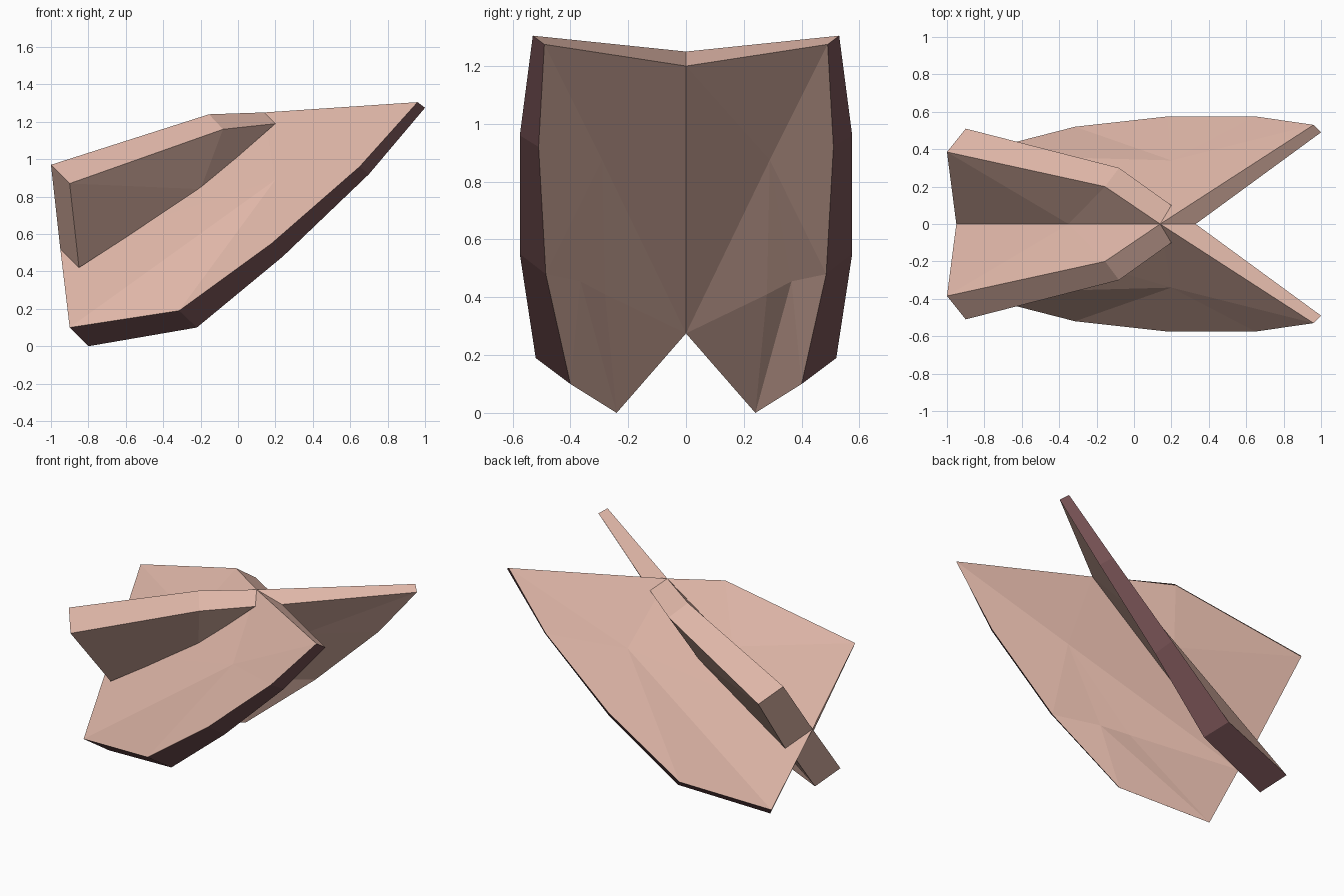
import bpy, bmesh

if "Cube" in bpy.data.objects:
    bpy.data.objects.remove(bpy.data.objects["Cube"], do_unlink=True)


def material(name, rgb):
    m = bpy.data.materials.new(name)
    m.use_nodes = True
    m.diffuse_color = (*rgb, 1)
    m.node_tree.nodes["Principled BSDF"].inputs["Base Color"].default_value = (*rgb, 1)
    return m


pink = material("pale_pink", (0.74, 0.47, 0.39))
maroon = material("dark_maroon", (0.2, 0.092, 0.098))


def mirrored_part(name, points, faces, rim=()):
    """Build one half from named points and mirror it across y = 0."""
    bm = bmesh.new()
    v = {key: bm.verts.new(co) for key, co in points.items()}
    for group, slot in ((faces, 0), (rim, 1)):
        for f in group:
            bm.faces.new([v[k] for k in f.split()]).material_index = slot
    half = bm.faces[:]
    copy = bmesh.ops.duplicate(bm, geom=bm.verts[:] + bm.edges[:] + half)["geom"]
    for e in copy:
        if isinstance(e, bmesh.types.BMVert):
            e.co.y *= -1
    bmesh.ops.remove_doubles(bm, verts=bm.verts[:], dist=0.0005)
    bmesh.ops.recalc_face_normals(bm, faces=bm.faces[:])
    mesh = bpy.data.meshes.new(name)
    bm.to_mesh(mesh)
    bm.free()
    mesh.materials.append(pink)
    mesh.materials.append(maroon)
    obj = bpy.data.objects.new(name, mesh)
    bpy.context.collection.objects.link(obj)
    return obj


# Shared ridge along the middle
peak = (0.14, 0, 1.25)
mid = (-0.35, 0, 0.92)
tail = (-0.95, 0, 0.52)

# Wide lower wings: outer skin (a), inner skin (b), thick rim between
wing = {
    "peak": peak, "tail": tail, "m": (0.2, 0.34, 0.89),
    "a1": (0.96, 0.53, 1.305), "a2": (0.65, 0.575, 0.96), "a3": (0.18, 0.575, 0.55),
    "a4": (-0.315, 0.52, 0.19), "a5": (-0.9, 0.37, 0.1),
    "in_peak": (0.33, 0, 1.2), "in_tail": (-0.83, 0, 0.275), "n": (0.28, 0.29, 0.875),
    "g": (-0.04, 0.365, 0.455), "h": (-0.2, 0.28, 0.41),
    "b1": (1.0, 0.49, 1.275), "b2": (0.7, 0.51, 0.92), "b3": (0.24, 0.485, 0.48),
    "b4": (-0.22, 0.4, 0.1), "b5": (-0.8, 0.24, 0),
}
skin = ["peak a1 m", "peak m tail", "tail m a5"]
skin += [f"m a{i} a{i + 1}" for i in range(1, 5)]
skin += ["in_peak b1 n", "n b1 b2", "n b2 b3", "n b3 g", "g b3 b4", "g b4 b5",
         "g b5 h", "n g h", "in_tail h b5", "in_tail n h", "in_tail in_peak n"]
skin += ["peak in_peak b1 a1", "tail a5 b5 in_tail"]
rim = [f"a{i} b{i} b{i + 1} a{i + 1}" for i in range(1, 5)]
mirrored_part("lower_wings", wing, skin, rim)

# Narrow raised fins, rooted in the wings
fin = {
    "peak": peak, "mid": mid, "tail": tail,
    "p1": (-1.0, 0.385, 0.97), "p3": (-0.155, 0.2, 1.24),
    "p2": (-0.9, 0.51, 0.87), "p4": (-0.08, 0.3, 1.16), "p5": (0.2, 0.1, 1.19),
    "root": (-0.85, 0.15, 0.42), "mid_root": (-0.2, 0.14, 0.84),
}
mirrored_part("upper_fins", fin, [
    "tail p1 mid", "mid p1 p3", "mid p3 peak",
    "p1 p2 p4 p3", "p3 p4 p5 peak", "tail root p2 p1",
    "root mid_root p2", "mid_root p4 p2", "mid_root p5 p4",
    "tail mid root", "mid mid_root root", "mid peak mid_root", "peak p5 mid_root",
])
